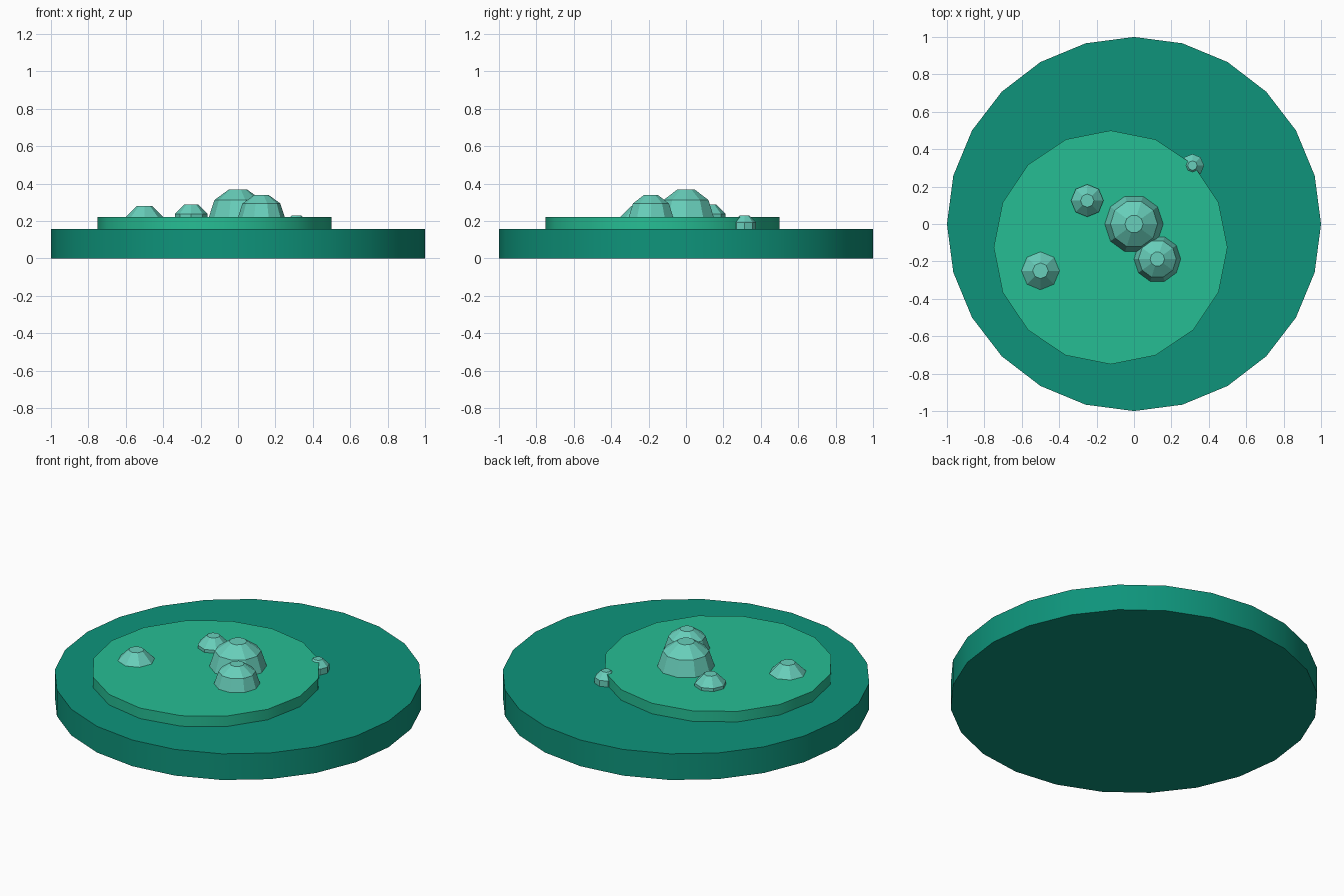
import bpy, bmesh, math

if "Cube" in bpy.data.objects:
    bpy.data.objects.remove(bpy.data.objects["Cube"])


def material(name, rgb):
    # sRGB 0-255 to linear
    m = bpy.data.materials.new(name)
    m.diffuse_color = [((c / 255 + 0.055) / 1.055) ** 2.4 for c in rgb] + [1]
    m.use_nodes = True
    m.node_tree.nodes["Principled BSDF"].inputs["Base Color"].default_value = m.diffuse_color
    return m


def lathe(name, profile, sides, loc, mat, smooth=False):
    """Closed solid of revolution from (radius, z) rings, capped at both ends."""
    bm = bmesh.new()
    rings = [[bm.verts.new((r * math.cos(2 * math.pi * i / sides),
                            r * math.sin(2 * math.pi * i / sides), z))
              for i in range(sides)] for r, z in profile]
    for a, b in zip(rings, rings[1:]):
        for i in range(sides):
            j = (i + 1) % sides
            bm.faces.new((a[i], a[j], b[j], b[i]))
    bm.faces.new(rings[0][::-1])
    bm.faces.new(rings[-1])
    mesh = bpy.data.meshes.new(name)
    bm.to_mesh(mesh)
    bm.free()
    mesh.materials.append(mat)
    ob = bpy.data.objects.new(name, mesh)
    ob.location = loc
    bpy.context.collection.objects.link(ob)
    if smooth:
        bpy.ops.object.select_all(action='DESELECT')
        ob.select_set(True)
        bpy.context.view_layer.objects.active = ob
        bpy.ops.object.shade_smooth_by_angle(angle=math.radians(30))
    return ob


def mound(name, radius, bands, sides, loc):
    """Low-poly ball with flat caps instead of poles, sunk into the ground."""
    profile = []
    for k in range(bands):
        polar = math.pi * (1 - (k + 0.5) / bands)
        profile.append((radius * math.sin(polar), radius * math.cos(polar)))
    lathe(name, profile, sides, loc, pale)


dark = material("dark teal", (14, 148, 123))
green = material("mid green", (38, 190, 148))
pale = material("pale teal", (104, 207, 187))

# Stacked discs
lathe("base_disc", [(1, 0), (1, 0.157)], 24, (0, 0, 0), dark, True)
lathe("upper_disc", [(0.625, 0.1), (0.625, 0.22)], 16, (-0.125, -0.125, 0), green, True)

# Rounded mounds
mound("large_mound", 0.156, 5, 10, (0, 0, 0.22))
mound("medium_mound", 0.125, 5, 10, (0.125, -0.1875, 0.22))
mound("left_mound", 0.11, 4, 8, (-0.5, -0.25, 0.178))
mound("back_mound", 0.094, 4, 8, (-0.25, 0.125, 0.202))
mound("edge_mound", 0.067, 4, 8, (0.3125, 0.3125, 0.167))
